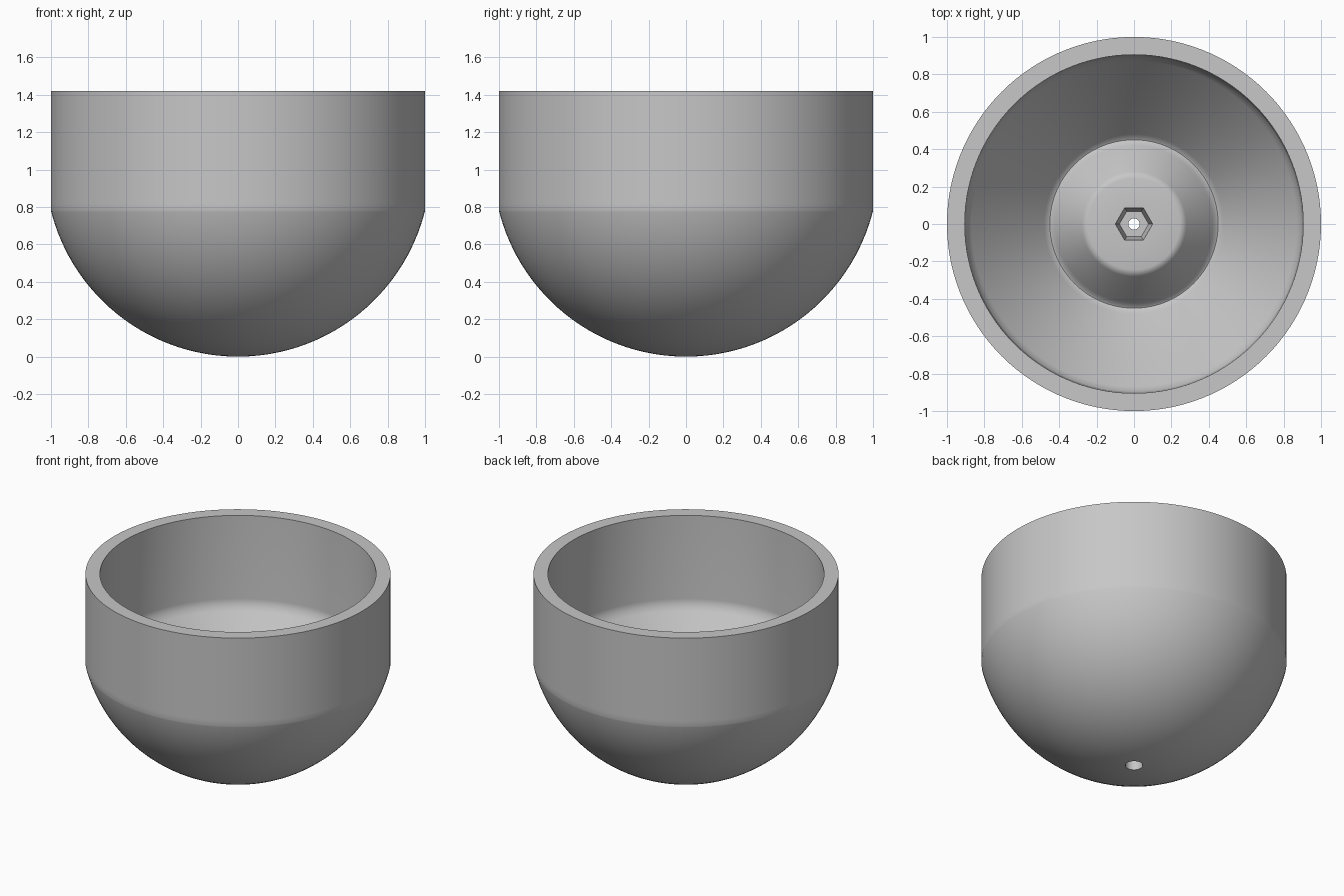
import bpy, bmesh
from math import sin, cos, pi, radians, sqrt

if "Cube" in bpy.data.objects:
    bpy.data.objects.remove(bpy.data.objects["Cube"], do_unlink=True)

SEGMENTS = 120
TOP, SHOULDER = 1.42, 0.78
BALL = (1 + SHOULDER ** 2) / (2 * SHOULDER)   # radius of the rounded underside
HOLE, BORE = 0.057, 0.03


def make_material(name, value):
    mat = bpy.data.materials.new(name)
    mat.use_nodes = True
    color = (value, value, value, 1)
    mat.diffuse_color = color
    mat.node_tree.nodes["Principled BSDF"].inputs["Base Color"].default_value = color
    return mat


def lathe(name, rings, mat):
    """Revolve a closed loop of (radius, z, is_hexagon) rings around z."""
    bm = bmesh.new()
    loops = []
    for radius, z, is_hex in rings:
        loop = []
        for i in range(SEGMENTS):
            a = 2 * pi * i / SEGMENTS
            r = radius
            if is_hex:
                r *= cos(pi / 6) / cos(a % (pi / 3) - pi / 6)
            loop.append(bm.verts.new((r * cos(a), r * sin(a), z)))
        loops.append(loop)
    for j, lower in enumerate(loops):
        upper = loops[(j + 1) % len(loops)]
        for i in range(SEGMENTS):
            k = (i + 1) % SEGMENTS
            bm.faces.new((lower[i], lower[k], upper[k], upper[i]))
    bmesh.ops.recalc_face_normals(bm, faces=bm.faces)
    mesh = bpy.data.meshes.new(name)
    bm.to_mesh(mesh)
    bm.free()
    obj = bpy.data.objects.new(name, mesh)
    bpy.context.collection.objects.link(obj)
    mesh.materials.append(mat)
    bpy.context.view_layer.objects.active = obj
    obj.select_set(True)
    bpy.ops.object.shade_smooth_by_angle(angle=radians(40))
    return obj


# Rounded underside, from the drain hole out to the shoulder
rings = []
steps = 28
for i in range(steps + 1):
    r = HOLE + (1 - HOLE) * sin(pi / 2 * i / steps)
    rings.append((r, BALL - sqrt(BALL ** 2 - r ** 2), False))

# Straight outer wall, flat rim, inner wall, sloping floor and raised boss
rings += [(r, z, False) for r, z in (
    (1, 0.82), (1, TOP), (0.905, TOP), (0.9, 0.82), (0.897, 0.78), (0.87, 0.745),
    (0.48, 0.235), (0.46, 0.215), (0.45, 0.21), (0.44, 0.215), (0.42, 0.24),
    (0.28, 0.42), (0.265, 0.435), (0.245, 0.44))]

# Tapered hexagonal socket in the boss
rings += [(0.1, 0.44, True), (0.078, 0.34, True)]

# Narrow bore opening into the wider drain hole
rings += [(BORE, 0.34, False), (BORE, 0.2, False), (HOLE, 0.2, False)]

lathe("bowl", rings, make_material("plain grey", 0.57))
